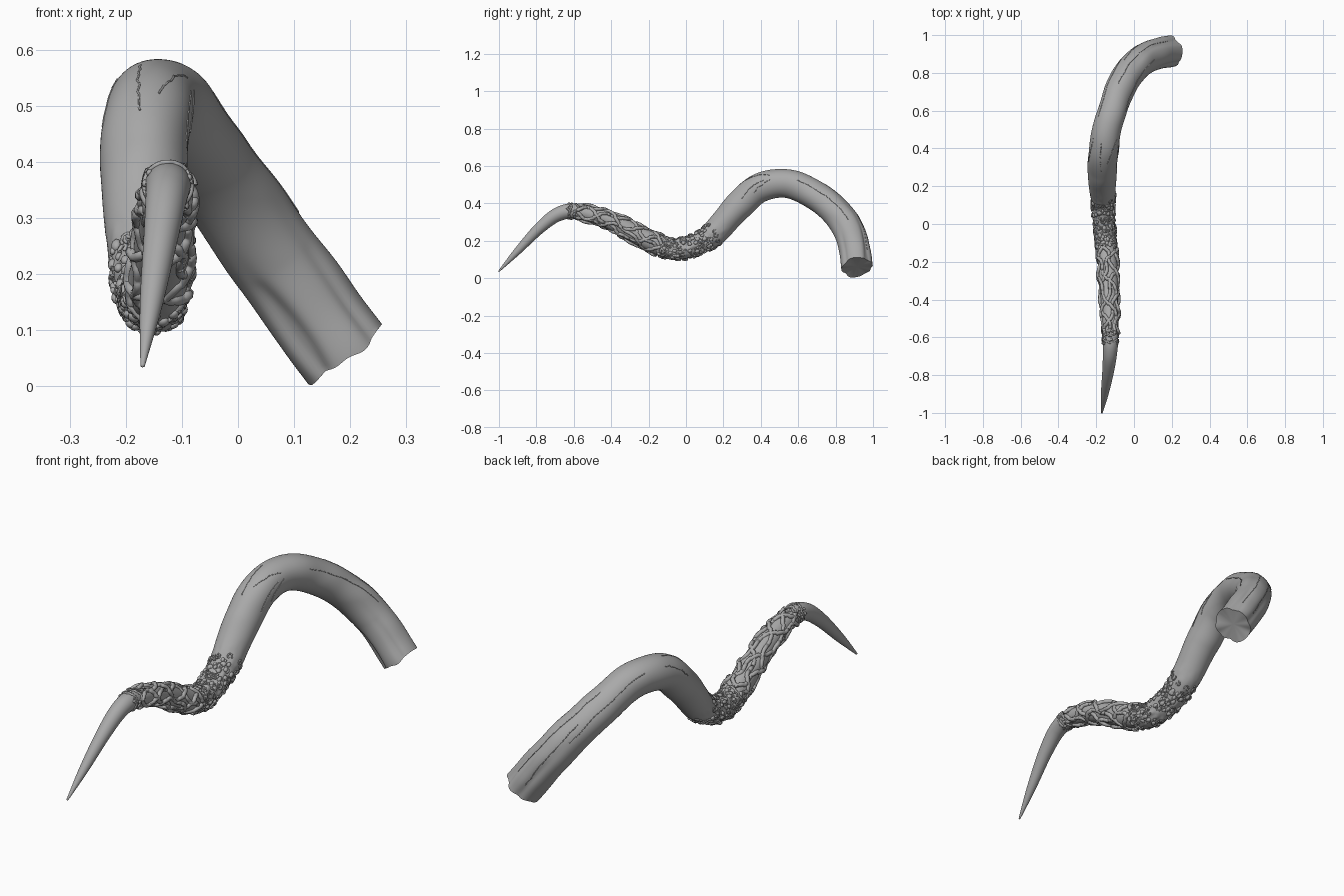
import bpy, bmesh, math, random
from mathutils import Vector, Matrix, noise

random.seed(4)
cube = bpy.data.objects.get("Cube")
if cube:
    bpy.data.objects.remove(cube)

bone = bpy.data.materials.new("grey_horn")
bone.use_nodes = True
GREY = (0.4, 0.4, 0.4, 1)
bone.diffuse_color = GREY
bone.node_tree.nodes["Principled BSDF"].inputs["Base Color"].default_value = GREY

# Centre line of the horn from tip to base: x, y, z, radius
PATH = [(-.17, -1.0, .037, .004), (-.155, -.9, .145, .02), (-.137, -.78, .27, .031),
        (-.127, -.68, .343, .038), (-.125, -.58, .355, .043), (-.13, -.4, .305, .052),
        (-.14, -.2, .2, .058), (-.153, -.05, .155, .062), (-.165, .12, .215, .066),
        (-.168, .28, .385, .077), (-.16, .4, .485, .078), (-.125, .57, .5, .076),
        (-.045, .77, .385, .077), (.06, .88, .235, .079), (.19, .915, .058, .081)]
N, RING = 300, 72


def spline(t):
    """Catmull-Rom point and radius at t in 0..1."""
    f = min(max(t, 0), 1) * (len(PATH) - 1)
    i = min(int(f), len(PATH) - 2)
    u = f - i
    a, b, c, d = (Vector(PATH[min(max(k, 0), len(PATH) - 1)]) for k in range(i - 1, i + 3))
    return b + (c - a) * (u / 2) + (a * 2 - b * 5 + c * 4 - d) * (u * u / 2) \
        + (b * 3 - a - c * 3 + d) * (u ** 3 / 2)


# Twist-free frames along the centre line
frames = []
up = Vector((0, 0, 1))
for i in range(N + 1):
    p = spline(i / N)
    tan = (spline((i + .5) / N) - spline((i - .5) / N)).xyz.normalized()
    up = (up - tan * up.dot(tan)).normalized()
    frames.append((p.xyz, p.w, tan, tan.cross(up), up.copy()))


def t_of_y(y):
    """Parameter where the centre line reaches y."""
    return min(range(N + 1), key=lambda i: abs(frames[i][0].y - y)) / N


def blend(v, lo, hi):
    u = min(max((v - lo) / (hi - lo), 0), 1)
    return u * u * (3 - 2 * u)


def frame(t, a):
    """Centre, radius, radial direction and tangent at t and angle a."""
    c, r, tan, side, u = frames[round(min(max(t, 0), 1) * N)]
    return c, r, side * math.cos(a) + u * math.sin(a), tan


CARVE0, CARVE1, ROUGH1 = t_of_y(-.6), t_of_y(-.13), t_of_y(.18)
# Long flutes of the thick end: direction, width, depth
FLUTES = [(Vector((-.5, -.8, -.35)).normalized(), .22, .16),
          (Vector((.55, -.7, .4)).normalized(), .2, .1),
          (Vector((.5, .7, .5)).normalized(), .2, .13),
          (Vector((-.3, .9, -.1)).normalized(), .25, .1)]


def skin_radius(t, a):
    c, r, d, tan = frame(t, a)
    q = c + d * r
    k = 1 + .05 * noise.noise(q * 9) * blend(t, .1, .4)
    thick = blend(t, .74, .92)
    for f, w, depth in FLUTES:
        bend = noise.noise(Vector((t * 14, depth * 50, 0))) * .2
        k -= depth * thick * math.exp(-((d.angle(f) + bend) / w) ** 2)
    k += .05 * thick
    carved = blend(t, CARVE0 - .01, CARVE0 + .02) * (1 - blend(t, ROUGH1 - .04, ROUGH1))
    k -= .1 * carved
    rough = blend(t, CARVE1 - .02, CARVE1 + .02) * (1 - blend(t, ROUGH1 - .05, ROUGH1 + .02))
    k += .1 * rough * noise.noise(q * 45)
    return r * k


def surface(t, a, lift=0):
    c, r, d, tan = frame(t, a)
    return c + d * (skin_radius(t, a) + lift)


def finish(obj):
    obj.data.materials.append(bone)
    bpy.context.collection.objects.link(obj)
    if obj.type == "MESH":
        bpy.ops.object.select_all(action="DESELECT")
        bpy.context.view_layer.objects.active = obj
        obj.select_set(True)
        bpy.ops.object.shade_smooth_by_angle(angle=math.radians(50))
    return obj


def to_object(bm, name):
    bmesh.ops.recalc_face_normals(bm, faces=bm.faces)
    me = bpy.data.meshes.new(name)
    bm.to_mesh(me)
    bm.free()
    return finish(bpy.data.objects.new(name, me))


# Horn body swept along the centre line, with a broken base
bm = bmesh.new()
rings = []
for i in range(N + 1):
    ring = []
    for j in range(RING):
        a = math.tau * j / RING
        v = surface(i / N, a)
        if i == N:
            v += frames[N][2] * .012 * noise.noise(v * 22)
        ring.append(bm.verts.new(v))
    rings.append(ring)
for r0, r1 in zip(rings, rings[1:]):
    for j in range(RING):
        k = (j + 1) % RING
        bm.faces.new((r0[j], r0[k], r1[k], r1[j]))
for ring, shift in ((rings[0], -.004), (rings[-1], -.006)):
    i = 0 if ring is rings[0] else N
    mid = bm.verts.new(frames[i][0] + frames[i][2] * shift)
    for j in range(RING):
        bm.faces.new((ring[j], ring[(j + 1) % RING], mid))
to_object(bm, "horn_body")


def strands(name, paths, thickness):
    """Rounded cords following lists of points."""
    cu = bpy.data.curves.new(name, "CURVE")
    cu.dimensions = "3D"
    cu.bevel_depth = thickness
    cu.bevel_resolution = 2
    cu.resolution_u = 1
    cu.use_fill_caps = True
    for pts in paths:
        sp = cu.splines.new("POLY")
        sp.points.add(len(pts) - 1)
        for q, v in zip(sp.points, pts):
            q.co = (*v, 1)
        sp.use_smooth = True
    return finish(bpy.data.objects.new(name, cu))


# Interlaced knotwork on the carved section
cords = []
STEPS = 70
for way in (1, -1):
    for n in range(5):
        pts = []
        for s in range(STEPS + 1):
            u = s / STEPS
            t = CARVE0 + .012 + (CARVE1 - CARVE0 - .015) * u
            a = math.tau * n / 5 + way * (u * 4.6 + .3 * math.sin(u * 19 + n * 2))
            weave = way * math.cos(u * 23 + n * math.pi)
            pts.append(surface(t, a, .001 + .004 * weave))
        cords.append(pts)
strands("knotwork", cords, .0095)

# Ring bands that close the knotwork
bands = []
for t in (CARVE0 - .012, CARVE0 + .008, CARVE1 + .005):
    bands.append([surface(t + .004 * math.sin(a * 3), a, .001)
                  for a in (math.tau * j / 48 for j in range(49))])
strands("edge_bands", bands, .005)


# Small carved pebbles and curls
def pebbles(name, count, t0, t1, lo, hi):
    bm = bmesh.new()
    for _ in range(count):
        t, a = random.uniform(t0, t1), random.uniform(0, math.tau)
        d, tan = frame(t, a)[2:]
        rot = Matrix((tan, d.cross(tan), d)).transposed().to_4x4()
        s = random.uniform(lo, hi)
        m = Matrix.Translation(surface(t, a, .001)) @ rot @ Matrix.Diagonal((s * 1.3, s, s * .8, 1))
        bmesh.ops.create_icosphere(bm, subdivisions=2, radius=1, matrix=m)
    return to_object(bm, name)


def curls(name, count, t0, t1, size, thickness):
    paths = []
    for _ in range(count):
        t, a = random.uniform(t0, t1), random.uniform(0, math.tau)
        c, r, d, tan = frame(t, a)
        across = d.cross(tan)
        start, s = random.uniform(0, 6), random.uniform(.6, 1) * size
        base = surface(t, a, .002)
        paths.append([base + (tan * math.cos(start + w * .5) + across * math.sin(start + w * .5)) * s
                      for w in range(11)])
    return strands(name, paths, thickness)


pebbles("rough_pebbles", 190, CARVE1, ROUGH1 - .02, .005, .011)
curls("rough_curls", 110, CARVE1, ROUGH1 - .01, .012, .0035)
pebbles("tip_pebbles", 40, CARVE0 - .025, CARVE0 + .025, .004, .007)
curls("tip_curls", 16, CARVE0 - .02, CARVE0 + .02, .008, .0025)

# Fine raised cracks on the bend and along the thick end
cracks = []
for y, a0, length, turn in ((.33, 1.7, .06, .2), (.36, 1.3, .05, -.5), (.31, .2, .07, .3),
                            (.36, -.1, .05, .5), (.34, 2.9, .06, -.3), (.55, 2.6, .12, .2),
                            (.7, 1.9, .14, -.2), (.8, 2.4, .1, .15), (.6, .6, .12, .2)):
    t = t_of_y(y)
    cracks.append([surface(t + length * s / 14, a0 + turn * s / 14
                           + .07 * noise.noise(Vector((s * .7, y * 9, a0)))) for s in range(15)])
strands("surface_cracks", cracks, .0018)
